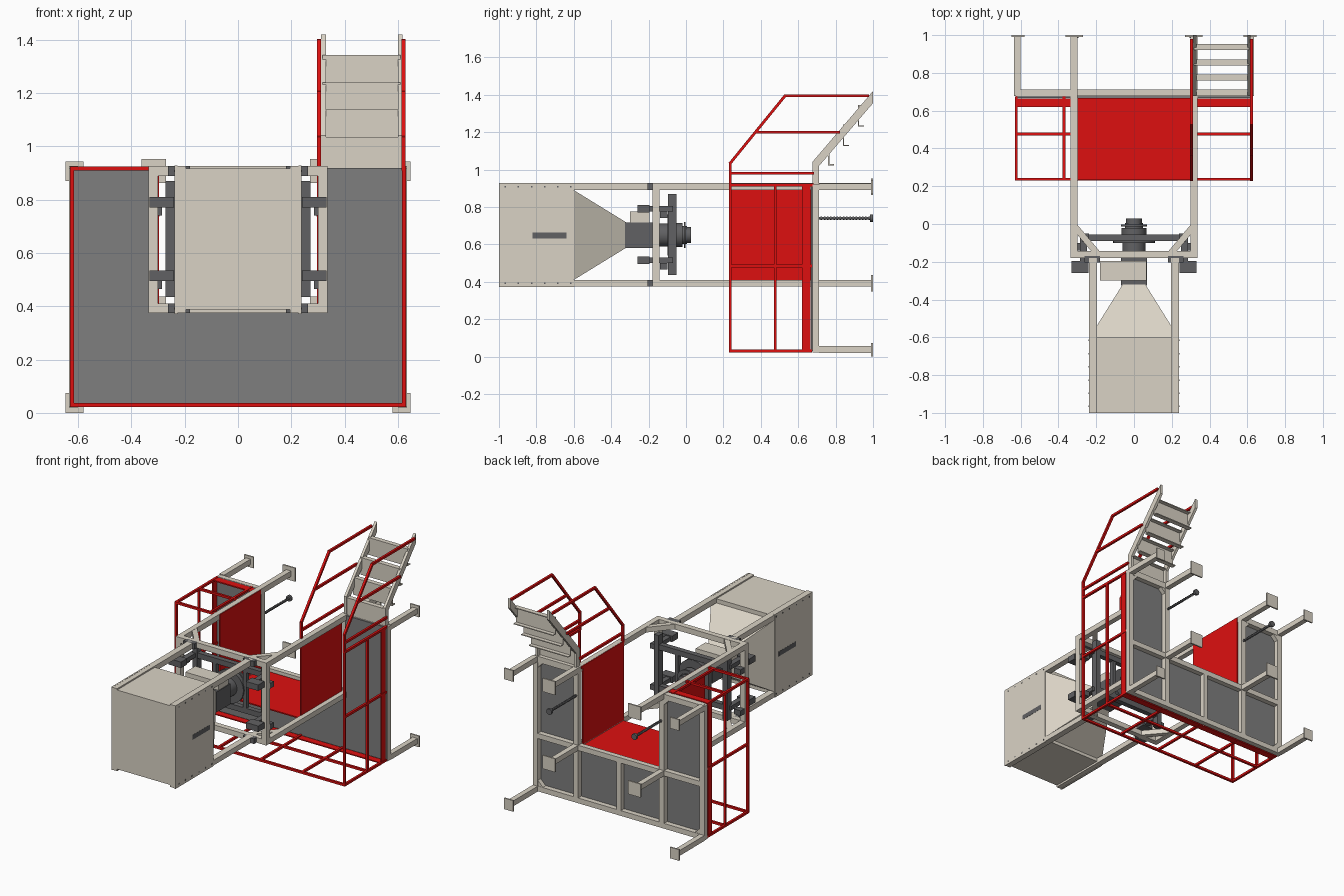
import bpy, bmesh
from mathutils import Vector

if "Cube" in bpy.data.objects:
    bpy.data.objects.remove(bpy.data.objects["Cube"])


def mat(name, c):
    m = bpy.data.materials.new(name)
    m.diffuse_color = (*c, 1)
    m.use_nodes = True
    m.node_tree.nodes["Principled BSDF"].inputs["Base Color"].default_value = m.diffuse_color
    return m


BEIGE = mat("beige_paint", (0.70, 0.65, 0.56))
RED = mat("red_paint", (0.73, 0.005, 0.005))
DECK = mat("deck_grey", (0.21, 0.21, 0.21))
DARK = mat("dark_steel", (0.12, 0.12, 0.125))


def finish(name, bm, m):
    bmesh.ops.recalc_face_normals(bm, faces=bm.faces)
    me = bpy.data.meshes.new(name)
    bm.to_mesh(me)
    bm.free()
    ob = bpy.data.objects.new(name, me)
    me.materials.append(m)
    bpy.context.collection.objects.link(ob)
    return ob


def box(name, x, y, z, m=BEIGE):
    """Box from three (min, max) ranges."""
    bm = bmesh.new()
    bmesh.ops.create_cube(bm, size=1)
    for v in bm.verts:
        v.co = [(a + b) / 2 + c * abs(b - a) for (a, b), c in zip((x, y, z), v.co)]
    return finish(name, bm, m)


def pair(name, x, y, z, m=BEIGE):
    """Box and its mirror image across x."""
    for s, side in ((-1, "left"), (1, "right")):
        box(f"{name}_{side}", (s * x[0], s * x[1]), y, z, m)


def bar(name, p, q, w, m=RED):
    """Square tube between two points."""
    p, q = Vector(p), Vector(q)
    d = q - p
    up = "X" if abs(d.normalized().x) < 0.5 else "Y"
    rot = d.to_track_quat("Z", up if up != "Z" else "X")
    bm = bmesh.new()
    bmesh.ops.create_cube(bm, size=1)
    for v in bm.verts:
        v.co = (p + q) / 2 + rot @ Vector((v.co.x * w, v.co.y * w, v.co.z * (d.length + w * 0.6)))
    return finish(name, bm, m)


def prism(name, yz, x0, x1, m=BEIGE):
    """Side profile extruded along x."""
    bm = bmesh.new()
    f = bm.faces.new([bm.verts.new((x0, y, z)) for y, z in yz])
    g = bmesh.ops.extrude_face_region(bm, geom=[f])["geom"]
    bmesh.ops.translate(bm, verts=[v for v in g if isinstance(v, bmesh.types.BMVert)], vec=(x1 - x0, 0, 0))
    return finish(name, bm, m)


def cyl(name, x, z, y0, y1, r, m=DARK, n=32):
    """Cylinder along y."""
    bm = bmesh.new()
    bmesh.ops.create_cone(bm, cap_ends=True, segments=n, radius1=r, radius2=r, depth=1)
    for v in bm.verts:
        v.co = (x + v.co.x, (y0 + y1) / 2 + v.co.z * (y1 - y0), z + v.co.y)
    for f in bm.faces:
        f.smooth = len(f.verts) == 4
    ob = finish(name, bm, m)
    for e in ob.data.edges:
        a, b = (ob.data.vertices[i].co for i in e.vertices)
        e.use_edge_sharp = abs(a.y - b.y) < 1e-5


ZC = 0.65
BEAM_Z = {"lower": (0.375, 0.41), "upper": (0.89, 0.927)}

# Bin with corner beams, slot, hatch and bolts
box("bin_body", (-0.23, 0.23), (-1, -0.6), (0.388, 0.918))
pair("bin_side_sheet", (0.228, 0.238), (-1, -0.6), (0.372, 0.928))
box("bin_hatch", (-0.18, -0.14), (-1.0, -0.999), (0.787, 0.827), DARK)
pair("bin_slot", (0.236, 0.239), (-0.82, -0.64), (0.632, 0.664), DARK)
for k, zr in BEAM_Z.items():
    pair(f"bin_beam_{k}", (0.195, 0.237), (-1, -0.18), zr)
    pair(f"load_mount_{k}", (0.18, 0.262), (-0.205, -0.17), zr, DARK)
    for i in range(6):
        y = -0.97 + i * 0.07
        pair(f"bin_bolt_{k}_{i}", (0.236, 0.24), (y, y + 0.008), (sum(zr) / 2 - 0.004, sum(zr) / 2 + 0.004), DARK)

# Tapered hopper
bm = bmesh.new()
rings = []
for y, hx, hz in ((-0.6, 0.235, 0.24), (-0.32, 0.06, 0.068)):
    rings.append([bm.verts.new((sx * hx, y, ZC + sz * hz)) for sx, sz in ((-1, -1), (1, -1), (1, 1), (-1, 1))])
for i in range(4):
    j = (i + 1) % 4
    bm.faces.new((rings[0][i], rings[0][j], rings[1][j], rings[1][i]))
bm.faces.new(rings[0])
bm.faces.new(rings[1])
finish("hopper_cone", bm, BEIGE)

# Valve, outlet and control box
box("valve_body", (-0.07, 0.07), (-0.325, -0.18), (ZC - 0.068, ZC + 0.068), DARK)
box("control_box", (-0.18, 0.065), (-0.3, -0.195), (0.7, 0.775))
for i, (y0, y1, r) in enumerate(((-0.18, -0.09, 0.062), (-0.1, -0.075, 0.11), (-0.06, -0.02, 0.065),
                                 (-0.02, 0.005, 0.048), (0.005, 0.028, 0.042))):
    cyl(f"outlet_ring_{i}", 0, ZC, y0, y1, r)
cyl("outlet_flange", 0, ZC, -0.012, -0.002, 0.07)

# Clamp frame around the outlet
pair("clamp_upright", (0.237, 0.272), (-0.095, -0.05), (0.435, 0.87), DARK)
pair("clamp_inner_upright", (0.1, 0.125), (-0.09, -0.06), (0.5, 0.8), DARK)
for z in (0.515, 0.79):
    box("clamp_crossbar", (-0.26, 0.26), (-0.09, -0.055), (z - 0.018, z + 0.018), DARK)
    pair("clamp_arm", (0.24, 0.332), (-0.26, -0.195), (z - 0.02, z + 0.02), DARK)
    pair("clamp_link", (0.25, 0.285), (-0.195, -0.07), (z - 0.014, z + 0.014), DARK)
    pair("clamp_foot", (0.285, 0.335), (-0.14, -0.1), (z - 0.05, z - 0.015), DARK)

# Main frame: long inner legs, ring, corner braces
for k, zr in BEAM_Z.items():
    pair(f"main_leg_{k}", (0.3, 0.336), (-0.18, 0.99), zr)
    box(f"ring_beam_{k}", (-0.3, 0.3), (-0.18, -0.143), zr)
    for s in (-1, 1):
        bar(f"ring_brace_{k}", (s * 0.317, -0.01, sum(zr) / 2), (s * 0.195, -0.155, sum(zr) / 2), 0.034, BEIGE)
pair("ring_upright", (0.3, 0.336), (-0.18, -0.143), (0.4, 0.9))

# Deck sheets in a U shape
box("deck_front", (-0.625, 0.625), (0.668, 0.678), (0.03, 0.385), DECK)
pair("deck_arm", (0.325, 0.625), (0.668, 0.678), (0.385, 0.92), DECK)

# Beams under the deck
Y = (0.677, 0.712)
pair("deck_outer_beam", (0.6, 0.635), Y, (0.022, 0.92))
pair("deck_inner_beam", (0.3, 0.336), Y, (0.022, 0.92))
box("deck_center_beam", (-0.016, 0.016), Y, (0.03, 0.39))
box("deck_edge_beam", (-0.62, 0.62), Y, (0.022, 0.057))
box("deck_cross_beam", (-0.62, 0.62), Y, (0.375, 0.41))
pair("deck_end_beam", (0.31, 0.62), Y, (0.885, 0.922))
for s in (-1, 1):
    for x, z, dx, dz in ((0.617, 0.04, -1, 1), (0.617, 0.905, -1, -1), (0.318, 0.905, 1, -1)):
        bar("deck_corner_gusset", (s * x, 0.695, z + dz * 0.05), (s * (x + dx * 0.05), 0.695, z), 0.03, BEIGE)

# Outer legs, foot plates, threaded rods
for k, z in (("bottom", 0.038), ("top", 0.908)):
    pair(f"outer_leg_{k}", (0.6, 0.635), (0.71, 0.99), (z - 0.018, z + 0.018))
    pair(f"outer_foot_{k}", (0.58, 0.648), (0.99, 1), (z - 0.038, z + 0.036))
for k, z in (("bottom", 0.392), ("top", 0.908)):
    pair(f"inner_foot_{k}", (0.27, 0.362), (0.99, 1), (z - 0.045, z + 0.045))
for s in (-1, 1):
    cyl("threaded_rod", s * 0.315, 0.74, 0.7, 0.99, 0.006, DARK, 12)
    for i in range(16):
        cyl(f"rod_thread_{i}", s * 0.315, 0.74, 0.72 + i * 0.017, 0.728 + i * 0.017, 0.009, DARK, 8)
    cyl("rod_pad", s * 0.315, 0.74, 0.985, 1.0, 0.02, DARK, 16)

# Red panels lining the U
pair("side_panel", (0.296, 0.304), (0.232, 0.668), (0.4, 0.925), RED)
box("back_panel", (-0.3, 0.3), (0.232, 0.668), (0.385, 0.393), RED)

# Perimeter guard rails: rails, posts and kick plates
W = 0.015
for y in (0.237, 0.477):
    for s in (-1, 1):
        bar("side_rail", (s * 0.623, y, 0.03), (s * 0.623, y, 0.918), W)
    bar("front_rail", (-0.623, y, 0.03), (0.623, y, 0.03), W)
    bar("left_end_rail", (-0.623, y, 0.918), (-0.305, y, 0.918), W)
for x, z in [(x, 0.03) for x in (-0.623, -0.31, 0, 0.31, 0.623)] + \
            [(s * 0.623, z) for s in (-1, 1) for z in (0.485, 0.918)] + [(-0.37, 0.918)]:
    bar("rail_post", (x, 0.237, z), (x, 0.67, z), W)
pair("side_kick_plate", (0.62, 0.628), (0.62, 0.665), (0.025, 0.922), RED)
box("front_kick_plate", (-0.625, 0.625), (0.62, 0.665), (0.024, 0.031), RED)
box("left_kick_plate", (-0.625, -0.33), (0.62, 0.665), (0.915, 0.923), RED)

# Stair stringers
for x in (0.312, 0.6):
    prism("stair_stringer", [(0.677, 0.92), (0.677, 1.042), (1.0, 1.42), (1.0, 1.355), (0.712, 1.02),
                             (0.712, 0.92)], x, x + 0.018)

# Stair treads with folded lips
for i in range(4):
    y, z = 0.68 + i * 0.08, 0.92 + i * 0.103
    box(f"stair_tread_{i}", (0.318, 0.61), (y, y + 0.006), (z, z + 0.115))
    for zz in (z, z + 0.109):
        box(f"tread_lip_{i}", (0.318, 0.61), (y, y + 0.032), (zz, zz + 0.006))

# Stair hand rails
for x in (0.304, 0.622):
    path = [(0.237, 0.918), (0.237, 1.035), (0.53, 1.395), (0.975, 1.395)]
    for a, b in zip(path, path[1:]):
        bar("stair_handrail", (x, *a), (x, *b), W)
    bar("stair_mid_post", (x, 0.371, 1.2), (x, 0.82, 1.2), W)
    bar("stair_base_post", (x, 0.237, 0.98), (x, 0.68, 0.98), W)
    bar("stair_end_post", (x, 0.237, 0.918), (x, 0.68, 0.918), W)
